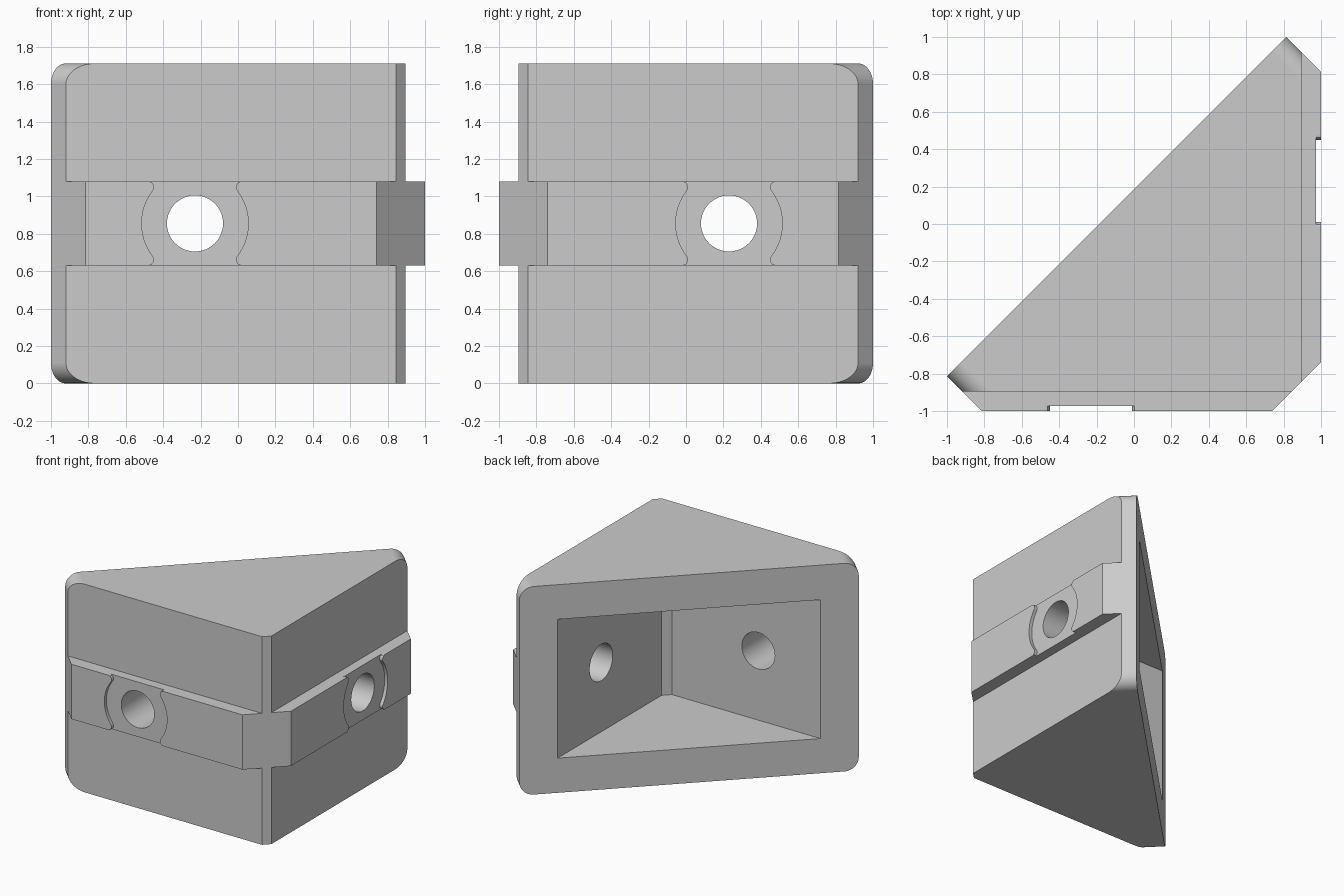
import bpy, bmesh, math
from mathutils import Vector

if "Cube" in bpy.data.objects:
    bpy.data.objects.remove(bpy.data.objects["Cube"], do_unlink=True)

HEIGHT, MID = 1.71, 0.855
X, Y, Z = Vector((1, 0, 0)), Vector((0, 1, 0)), Vector((0, 0, 1))

grey = bpy.data.materials.new("light grey")
grey.use_nodes = True
grey.diffuse_color = (0.6, 0.6, 0.6, 1)
grey.node_tree.nodes["Principled BSDF"].inputs["Base Color"].default_value = (0.6, 0.6, 0.6, 1)


def prism(name, outline, right, up, low, high):
    """Extrude a 2D outline along the normal of the right/up plane."""
    normal = right.cross(up)
    bm = bmesh.new()
    rings = [[bm.verts.new(right * a + up * b + normal * n) for a, b in outline]
             for n in (low, high)]
    bm.faces.new(reversed(rings[0]))
    bm.faces.new(rings[1])
    for i in range(len(outline)):
        j = (i + 1) % len(outline)
        bm.faces.new((rings[0][i], rings[0][j], rings[1][j], rings[1][i]))
    bmesh.ops.recalc_face_normals(bm, faces=bm.faces)
    mesh = bpy.data.meshes.new(name)
    bm.to_mesh(mesh)
    bm.free()
    mesh.materials.append(grey)
    obj = bpy.data.objects.new(name, mesh)
    bpy.context.collection.objects.link(obj)
    return obj


def arc(cx, cy, radius, start, end, steps):
    angles = [start + (end - start) * i / steps for i in range(steps + 1)]
    return [(cx + radius * math.cos(t), cy + radius * math.sin(t)) for t in angles]


def combine(target, tool, operation):
    """Apply a boolean and discard the tool."""
    tool.hide_render = True
    mod = target.modifiers.new(operation, "BOOLEAN")
    mod.operation, mod.object, mod.solver = operation, tool, "EXACT"
    bpy.context.view_layer.objects.active = target
    bpy.ops.object.modifier_apply(modifier=mod.name)
    bpy.data.objects.remove(tool, do_unlink=True)


# Triangular body and the raised locating rail around its two square faces
bracket = prism("corner_bracket", [(-1.08, -0.895), (0.845, -0.895), (0.895, -0.845),
                                   (0.895, 1.08)], X, Y, -0.1, HEIGHT + 0.1)
rail = prism("locating_rail", [(-0.95, -1), (0.74, -1), (1, -0.74), (1, 0.95),
                               (0.85, 0.95), (-0.95, -0.85)], X, Y, 0.63, 1.08)
combine(bracket, rail, "UNION")

# Rounded rectangle, seen square to the slanted side, trims the ends
half, r = 1.815 / math.sqrt(2), 0.11
quarter = math.pi / 2
envelope = []
for k, (sx, top) in enumerate([(1, True), (-1, True), (-1, False), (1, False)]):
    envelope += arc(sx * (half - r), HEIGHT - r if top else r, r,
                    k * quarter, (k + 1) * quarter, 14)
combine(bracket, prism("end_trim", envelope, (X + Y).normalized(), Z, -2, 2), "INTERSECT")

# Pocket open to the slanted side
pocket = prism("pocket", [(-1.2, -0.61), (0.555, -0.61), (0.61, -0.555), (0.61, 1.2)],
               X, Y, 0.285, 1.425)
combine(bracket, pocket, "DIFFERENCE")

# Shallow washer seat with flared corners, and a bolt hole, on each square face
flare = [(0.222, 0.18), (0.219, 0.192), (0.222, 0.207), (0.232, 0.22), (0.25, 0.2255), (0.25, 0.25)]
side = [(a, -b) for a, b in reversed(flare)] + arc(0, 0, 0.285, -0.62, 0.62, 16) + flare
seat = side + [(-a, -b) for a, b in side]
for right, centre in ((X, -0.23), (Y, 0.23)):
    recess = prism("seat_cutter", [(a + centre, b + MID) for a, b in seat], right, Z, 0.973, 1.2)
    combine(bracket, recess, "DIFFERENCE")
    hole = prism("hole_cutter", arc(centre, MID, 0.15, 0, 4 * quarter, 48)[:-1], right, Z, 0.4, 1.2)
    combine(bracket, hole, "DIFFERENCE")

# Smooth the rounded parts and keep the planes flat
bpy.ops.object.select_all(action="DESELECT")
bracket.select_set(True)
bpy.context.view_layer.objects.active = bracket
bpy.ops.object.shade_smooth_by_angle(angle=math.radians(30))
weighted = bracket.modifiers.new("flat_planes", "WEIGHTED_NORMAL")
weighted.keep_sharp = True
